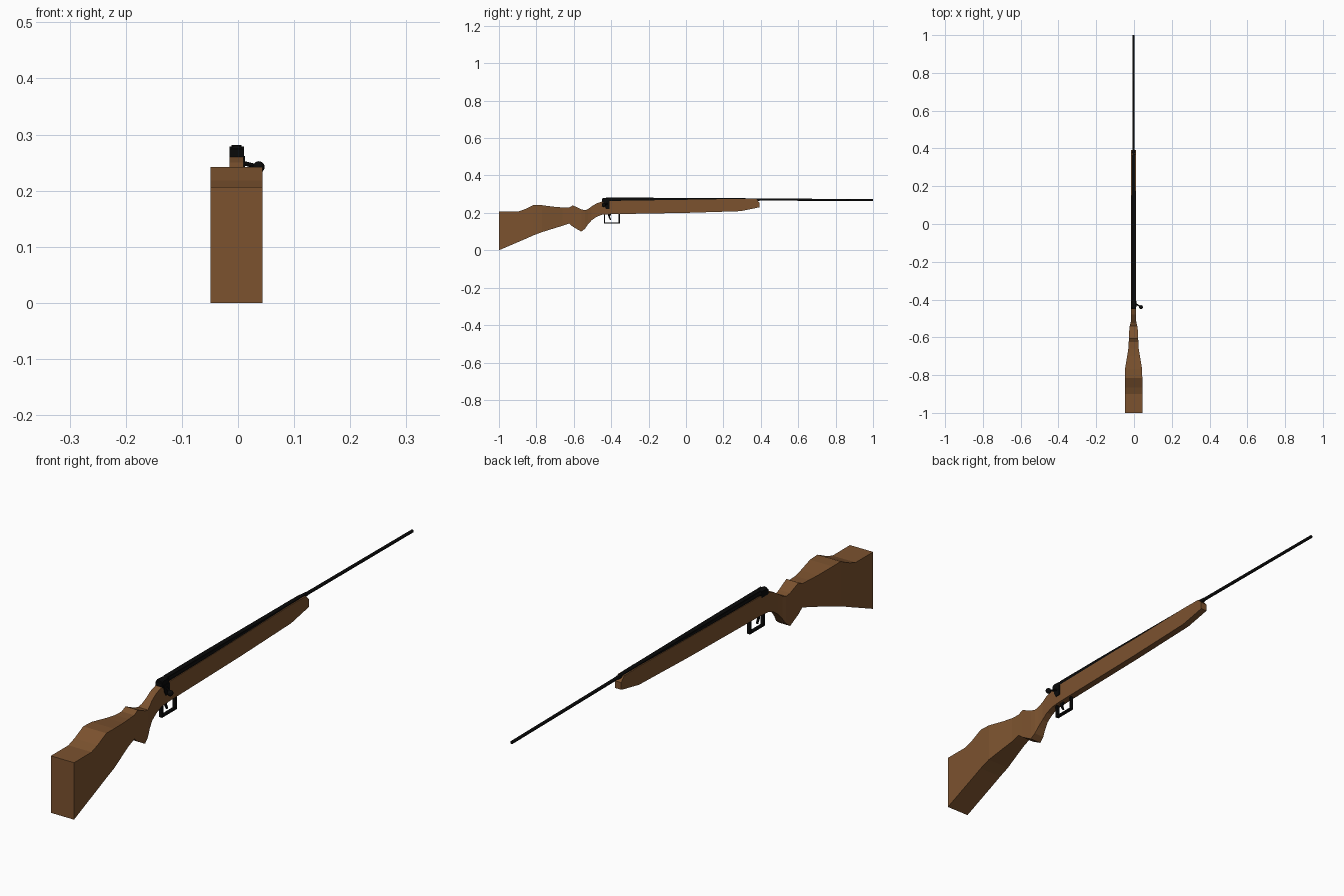
import bpy, bmesh, math
from mathutils import Vector

if "Cube" in bpy.data.objects:
    bpy.data.objects.remove(bpy.data.objects["Cube"])

CX = -0.0025  # centre line of the rifle


def material(name, rgb):
    m = bpy.data.materials.new(name)
    m.diffuse_color = (*rgb, 1)
    m.use_nodes = True
    m.node_tree.nodes["Principled BSDF"].inputs["Base Color"].default_value = m.diffuse_color
    return m


WOOD = material("walnut_brown", (0.2, 0.085, 0.028))
BLACK = material("gun_black", (0.003, 0.003, 0.003))


def finish(name, bm, mat):
    bmesh.ops.recalc_face_normals(bm, faces=bm.faces)
    me = bpy.data.meshes.new(name)
    bm.to_mesh(me)
    bm.free()
    me.materials.append(mat)
    ob = bpy.data.objects.new(name, me)
    bpy.context.collection.objects.link(ob)
    return ob


def loft(name, rings, mat):
    """Skin a list of equal-length point rings and cap both ends."""
    bm = bmesh.new()
    vs = [[bm.verts.new(p) for p in r] for r in rings]
    n = len(vs[0])
    for a, b in zip(vs, vs[1:]):
        for i in range(n):
            j = (i + 1) % n
            bm.faces.new((a[i], a[j], b[j], b[i]))
    bm.faces.new(vs[0])
    bm.faces.new(vs[-1])
    return finish(name, bm, mat)


def slab(y, z0, z1, w, x=CX):
    return [(x - w, y, z0), (x + w, y, z0), (x + w, y, z1), (x - w, y, z1)]


def plate(name, outline, w, mat, x=CX):
    """Extrude a (y, z) outline across x."""
    return loft(name, [[(x + s * w, y, z) for y, z in outline] for s in (-1, 1)], mat)


def tube(name, stations, mat, n=12):
    """Round bar along y from (y, z, radius) stations."""
    rings = [[(CX + r * math.cos(2 * math.pi * (i + .5) / n), y,
               z + r * math.sin(2 * math.pi * (i + .5) / n)) for i in range(n)]
             for y, z, r in stations]
    return loft(name, rings, mat)


# Wooden stock: y, bottom z, top z, half width
STOCK = [
    (-1.0, 0.0, 0.206, .0463), (-.90, .043, .206, .0463), (-.865, .058, .218, .0463),
    (-.815, .08, .242, .0463), (-.77, .097, .241, .0455), (-.70, .119, .232, .034),
    (-.66, .131, .229, .0275), (-.625, .143, .229, .0255), (-.605, .126, .24, .0245),
    (-.56, .1, .219, .0225), (-.54, .115, .214, .02), (-.525, .137, .22, .016),
    (-.505, .16, .234, .0125), (-.48, .178, .25, .0125), (-.45, .19, .26, .0125),
    (-.40, .193, .264, .0125), (0.0, .2, .27, .0125), (.29, .209, .275, .0125),
    (.375, .226, .274, .0125), (.392, .23, .256, .0125),
]
loft("stock", [slab(*s) for s in STOCK], WOOD)

# Receiver tapering into the barrel
tube("receiver", [(-.447, .268, .0125), (-.41, .2695, .0125), (-.405, .2695, .011),
                  (.33, .268, .0105), (.40, .2715, .006)], BLACK)
tube("barrel", [(.33, .272, .006), (1.0, .268, .0055)], BLACK)
loft("receiver_top", [slab(-.41, .262, .281, .009), slab(-.2, .262, .281, .009),
                      slab(.33, .268, .278, .008), slab(.4, .268, .276, .005)], BLACK)

# Rear bolt housing and the plate below it on the right side
plate("bolt_housing", [(-.45, .255), (-.41, .255), (-.41, .277), (-.44, .279), (-.45, .273)],
      .0128, BLACK)
plate("bolt_plate", [(-.428, .222), (-.408, .222), (-.408, .262), (-.44, .262), (-.438, .24)],
      .003, BLACK, .0095)

# Bolt handle and knob
a, b = Vector((.006, -.42, .25)), Vector((.037, -.44, .242))
bm = bmesh.new()
bmesh.ops.create_cone(bm, cap_ends=True, segments=8, radius1=.004, radius2=.004,
                      depth=(b - a).length)
bmesh.ops.rotate(bm, verts=bm.verts, matrix=(b - a).to_track_quat('Z', 'Y').to_matrix())
bmesh.ops.translate(bm, verts=bm.verts, vec=(a + b) / 2)
finish("bolt_handle", bm, BLACK)
bm = bmesh.new()
bmesh.ops.create_uvsphere(bm, u_segments=12, v_segments=8, radius=.0105)
bmesh.ops.translate(bm, verts=bm.verts, vec=b)
finish("bolt_knob", bm, BLACK)

# Trigger guard: three thin straps
for name, y0, y1, z0, z1 in (("guard_rear", -.439, -.432, .143, .195),
                             ("guard_front", -.361, -.354, .143, .197),
                             ("guard_bottom", -.439, -.354, .143, .149)):
    plate(name, [(y0, z0), (y1, z0), (y1, z1), (y0, z1)], .006, BLACK)

# Curved trigger
plate("trigger", [(-.418, .196), (-.398, .196), (-.407, .18), (-.4, .163), (-.405, .161),
                  (-.415, .178)], .003, BLACK)
